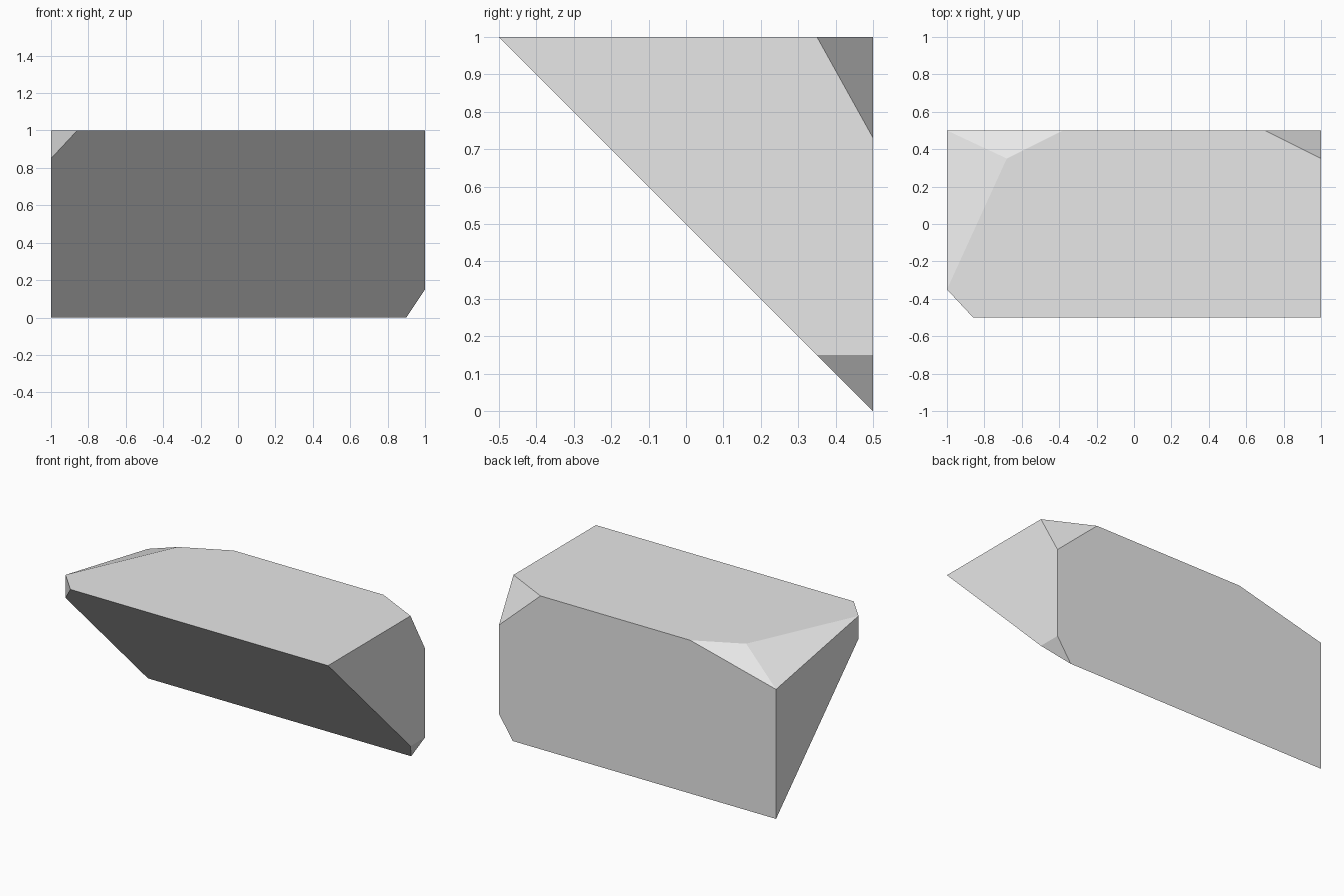
import bpy
import bmesh
from mathutils import Vector

cube = bpy.data.objects.get("Cube")
if cube:
    bpy.data.objects.remove(cube, do_unlink=True)

# Plain grey stone
grey = bpy.data.materials.new("light_grey")
grey.use_nodes = True
colour = (0.8, 0.8, 0.8, 1)
grey.diffuse_color = colour
grey.node_tree.nodes["Principled BSDF"].inputs["Base Color"].default_value = colour

# Triangular prism: flat top, flat back, sloping underside at the front
bm = bmesh.new()
profile = [(-0.5, 1), (0.5, 0), (0.5, 1)]
end = bm.faces.new([bm.verts.new((-1, y, z)) for y, z in profile])
extruded = bmesh.ops.extrude_face_region(bm, geom=[end], use_keep_orig=True)
moved = [v for v in extruded["geom"] if isinstance(v, bmesh.types.BMVert)]
bmesh.ops.translate(bm, verts=moved, vec=(2, 0, 0))
bmesh.ops.recalc_face_normals(bm, faces=bm.faces[:])

INSIDE = Vector((0, 0.2, 0.7))


def chip(*points):
    """Slice off the corner outside the plane through three points."""
    a, b, c = map(Vector, points)
    normal = (b - a).cross(c - a).normalized()
    if normal.dot(INSIDE - a) > 0:
        normal.negate()
    bmesh.ops.bisect_plane(bm, geom=bm.verts[:] + bm.edges[:] + bm.faces[:],
                           dist=1e-5, plane_co=a, plane_no=normal,
                           clear_outer=True)
    bmesh.ops.remove_doubles(bm, verts=bm.verts[:], dist=1e-4)
    bmesh.ops.holes_fill(bm, edges=bm.edges[:], sides=0)


# Back top corner and back bottom corner on the +x end
chip((0.7, 0.5, 1), (1, 0.35, 1), (1, 0.5, 0.73))
chip((0.9, 0.5, 0), (1, 0.35, 0.15), (1, 0.5, 0.15))
# Front tip on the -x end
chip((-0.86, -0.5, 1), (-1, -0.35, 1), (-1, -0.35, 0.85))
# Two shallow facets meeting on the back top corner of the -x end
chip((-1, 0.5, 0.845), (-0.38, 0.5, 1), (-0.68, 0.35, 1))
chip((-1, 0.5, 0.845), (-0.68, 0.35, 1), (-1, -0.35, 1))

bmesh.ops.recalc_face_normals(bm, faces=bm.faces[:])
mesh = bpy.data.meshes.new("chipped_wedge_block")
bm.to_mesh(mesh)
bm.free()
mesh.materials.append(grey)
block = bpy.data.objects.new("chipped_wedge_block", mesh)
bpy.context.collection.objects.link(block)
